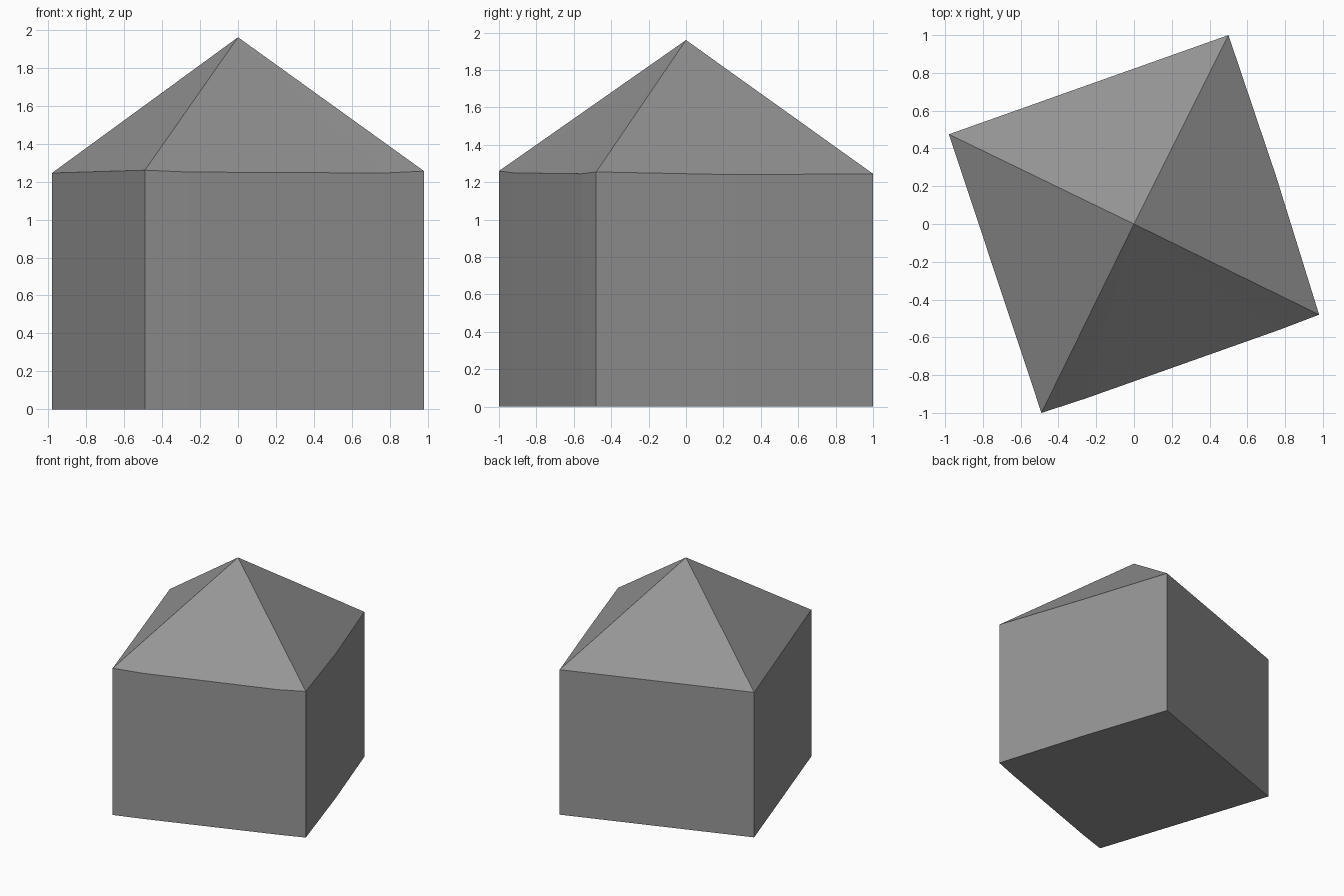
import bpy
import bmesh

cube = bpy.data.objects.get("Cube")
if cube:
    bpy.data.objects.remove(cube, do_unlink=True)

# One plain grey for the whole building
grey = bpy.data.materials.new("plain grey")
colour = (0.3, 0.3, 0.3, 1)
grey.diffuse_color = colour
grey.use_nodes = True
grey.node_tree.nodes["Principled BSDF"].inputs["Base Color"].default_value = colour

# Footprint corners with slight bends along the walls: x, y, eave height
outline = [(-0.49, -1.0, 1.26), (-0.26, -0.925, 1.25), (0.77, -0.56, 1.245),
           (0.98, -0.48, 1.255), (0.75, 0.26, 1.24), (0.5, 1.0, 1.245),
           (-0.98, 0.475, 1.245)]
apex = (0, 0, 1.96)


def make_part(name, build):
    mesh = bpy.data.meshes.new(name)
    bm = bmesh.new()
    build(bm)
    bm.to_mesh(mesh)
    bm.free()
    mesh.materials.append(grey)
    part = bpy.data.objects.new(name, mesh)
    bpy.context.collection.objects.link(part)


def ring_pairs(ring):
    return zip(ring, ring[1:] + ring[:1])


# Walls and floor
def build_walls(bm):
    low = [bm.verts.new((x, y, 0)) for x, y, z in outline]
    high = [bm.verts.new(p) for p in outline]
    for (a, b), (c, d) in zip(ring_pairs(low), ring_pairs(high)):
        bm.faces.new((a, b, d, c))
    bm.faces.new(low[::-1])


# Pyramid roof meeting the wall tops
def build_roof(bm):
    top = bm.verts.new(apex)
    eaves = [bm.verts.new(p) for p in outline]
    for a, b in ring_pairs(eaves):
        bm.faces.new((a, b, top))


make_part("walls", build_walls)
make_part("roof", build_roof)
